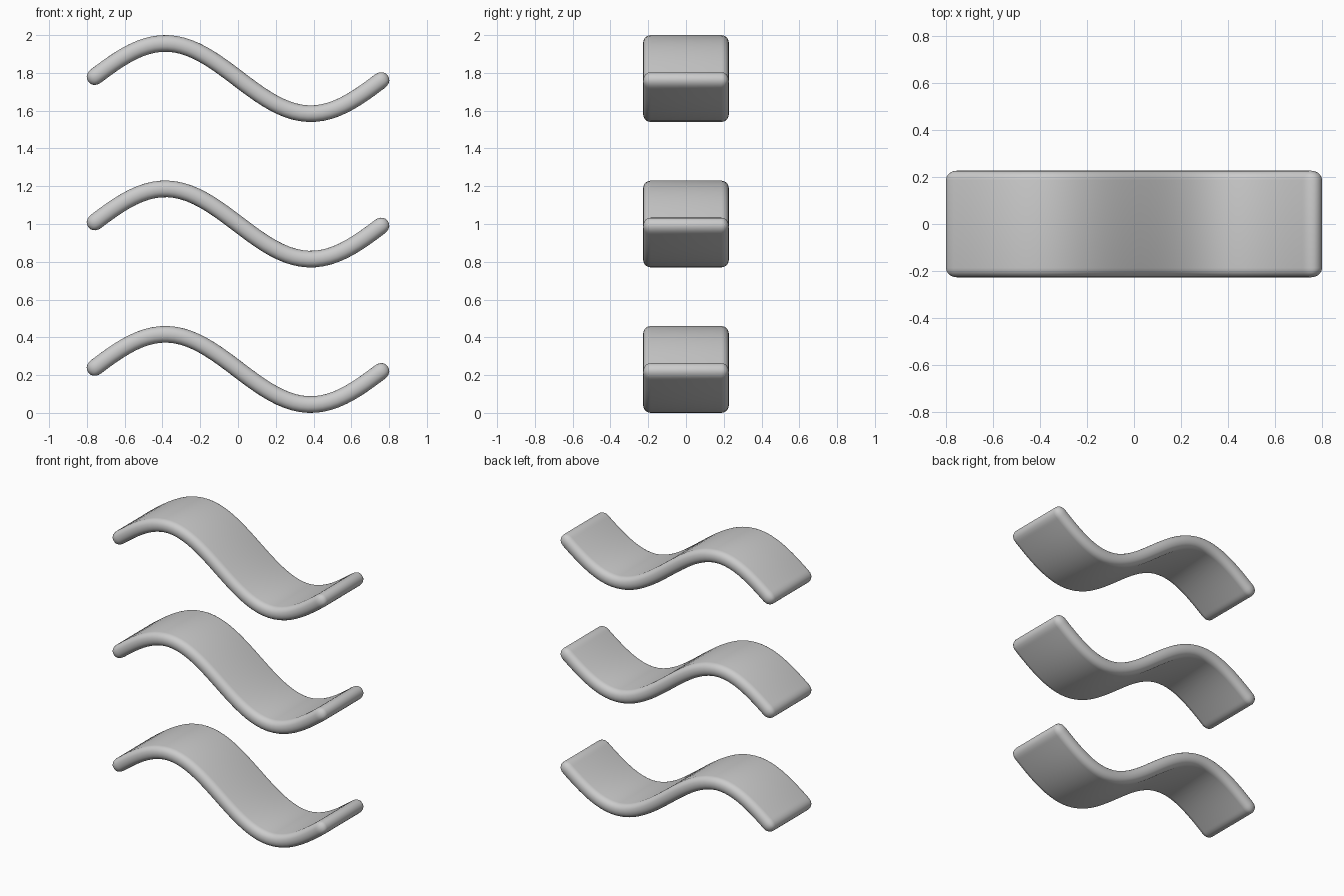
import bpy, bmesh, math
from mathutils import Vector

if "Cube" in bpy.data.objects:
    bpy.data.objects.remove(bpy.data.objects["Cube"], do_unlink=True)

LENGTH, WIDTH, THICK = 1.584, 0.454, 0.088
AMP, MID, SPACING = 0.186, 0.23, 0.77
K = 2 * math.pi / 1.54

grey = bpy.data.materials.new("light_grey")
grey.use_nodes = True
colour = (0.6, 0.6, 0.6, 1)
grey.diffuse_color = colour
grey.node_tree.nodes["Principled BSDF"].inputs["Base Color"].default_value = colour


def wave_mesh():
    """Rounded flat bar, sliced along its length and bent into one wave."""
    bm = bmesh.new()
    bmesh.ops.create_cube(bm, size=1)
    bmesh.ops.scale(bm, vec=(LENGTH, WIDTH, THICK), verts=bm.verts)
    bmesh.ops.bevel(bm, geom=bm.edges[:], offset=0.04, segments=5,
                    profile=0.5, affect='EDGES')
    # slices that let the bar bend
    count = 40
    for i in range(count + 1):
        x = (i / count - 0.5) * (LENGTH - 0.1)
        bmesh.ops.bisect_plane(bm, geom=bm.verts[:] + bm.edges[:] + bm.faces[:],
                               plane_co=(x, 0, 0), plane_no=(1, 0, 0))
    # place every slice square to the wave's centre line
    for v in bm.verts:
        x, y, n = v.co
        normal = Vector((AMP * K * math.cos(K * x), 0, 1)).normalized()
        v.co = Vector((x, y, MID - AMP * math.sin(K * x))) + normal * n
    mesh = bpy.data.meshes.new("wave_band")
    bm.to_mesh(mesh)
    bm.free()
    mesh.materials.append(grey)
    mesh.shade_smooth()
    return mesh


# three stacked wavy bands
band = wave_mesh()
for i, name in enumerate(("lower_wave", "middle_wave", "upper_wave")):
    obj = bpy.data.objects.new(name, band)
    obj.location.z = i * SPACING
    bpy.context.collection.objects.link(obj)
